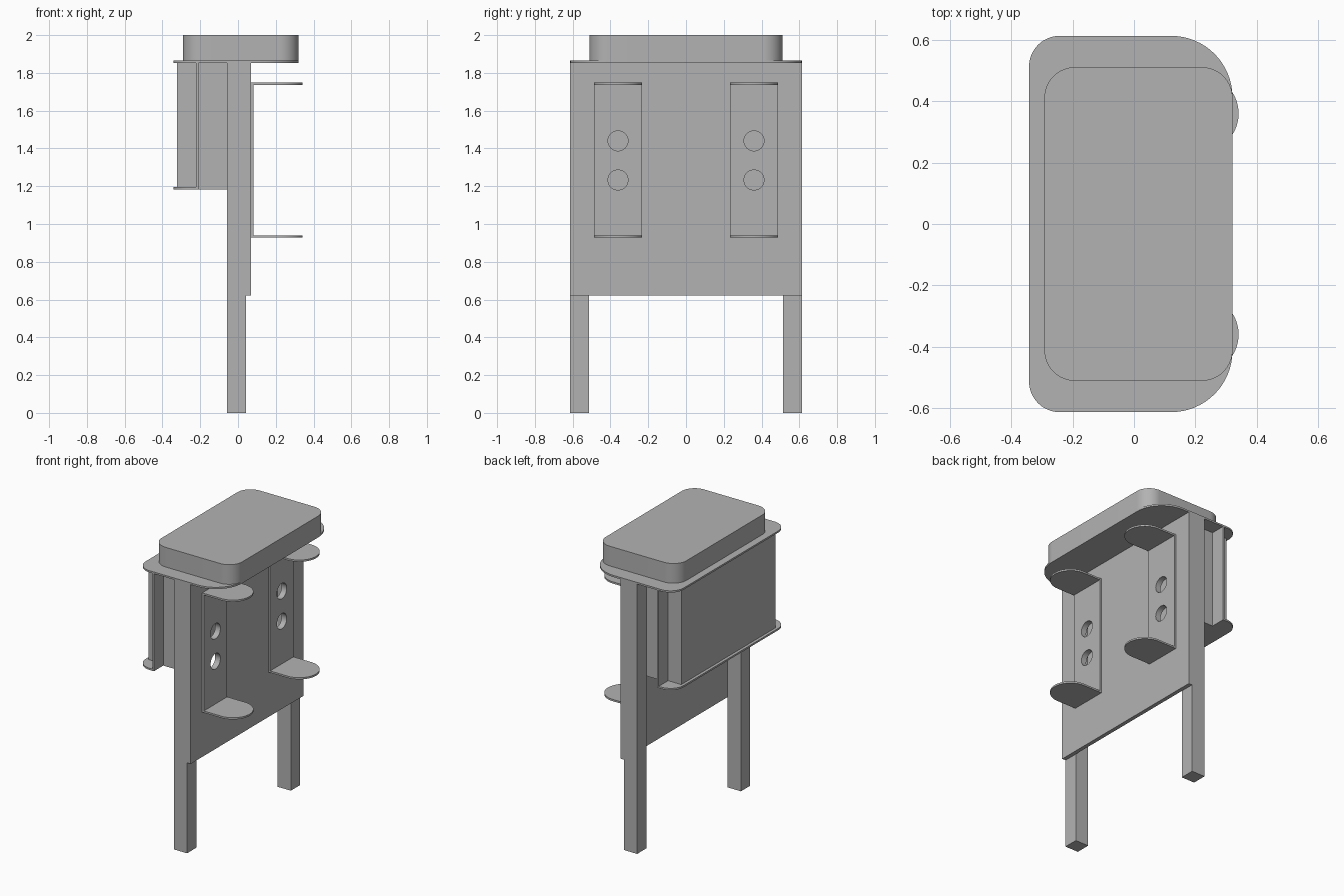
import bpy, bmesh
from math import sin, cos, pi

if "Cube" in bpy.data.objects:
    bpy.data.objects.remove(bpy.data.objects["Cube"], do_unlink=True)

GREY = (0.448, 0.448, 0.448, 1)
grey = bpy.data.materials.new("plain grey")
grey.use_nodes = True
grey.diffuse_color = GREY
grey.node_tree.nodes["Principled BSDF"].inputs["Base Color"].default_value = GREY


def slab(name, xs, ys, zs, left=0, right=0, steps=16):
    """Upright prism with corners rounded by one radius per x side."""
    (x0, x1), (y0, y1) = xs, ys
    corners = [(x1, y1, right, -1, -1, 0), (x0, y1, left, 1, -1, 1),
               (x0, y0, left, 1, 1, 2), (x1, y0, right, -1, 1, 3)]
    bm = bmesh.new()
    ring = []
    for cx, cy, r, dx, dy, quarter in corners:
        for i in range(steps + 1 if r else 1):
            a = (quarter + i / steps) * pi / 2
            ox = r * (dx + cos(a)) if r else 0
            oy = r * (dy + sin(a)) if r else 0
            ring.append(bm.verts.new((cx + ox, cy + oy, zs[0])))
    bmesh.ops.remove_doubles(bm, verts=ring, dist=1e-5)
    base = bm.faces.new([v for v in ring if v.is_valid])
    top = bmesh.ops.extrude_face_region(bm, geom=[base])["geom"]
    bmesh.ops.translate(bm, vec=(0, 0, zs[1] - zs[0]),
                        verts=[v for v in top if isinstance(v, bmesh.types.BMVert)])
    bmesh.ops.recalc_face_normals(bm, faces=bm.faces)
    mesh = bpy.data.meshes.new(name)
    bm.to_mesh(mesh)
    bm.free()
    obj = bpy.data.objects.new(name, mesh)
    bpy.context.collection.objects.link(obj)
    mesh.materials.append(grey)
    return obj


def activate(obj):
    bpy.ops.object.select_all(action='DESELECT')
    obj.select_set(True)
    bpy.context.view_layer.objects.active = obj


T = 0.012          # sheet thickness
TOP = 1.853        # underside of the top plate
W = 0.613          # half width

# Top plate and the thick cap on it
parts = [slab("top_plate", (-0.342, 0.321), (-W, W), (TOP, TOP + T), 0.1, 0.2),
         slab("top_cap", (-0.292, 0.321), (-0.511, 0.511), (TOP + T, 2), 0.1, 0.1)]

# Main panel
panel = slab("main_panel", (0.042, 0.069), (-W, W), (0.621, TOP))
drilled = [panel]

# Rear spacer, backing sheet, bottom lip and storage box
parts += [panel,
          slab("spacer_block", (-0.21, -0.058), (-0.511, 0.511), (1.183, TOP)),
          slab("backing_sheet", (-0.21 - T, -0.21), (-W, W), (1.183, TOP)),
          slab("bottom_lip", (-0.342, -0.21), (-W, W), (1.183, 1.183 + T), 0.1),
          slab("storage_box", (-0.322, -0.21 - T), (-0.511, 0.511), (1.183 + T, TOP))]

# Legs and bracket pairs
BY, BR = 0.36, 0.127
cutters = []
for side, s in (("left", 1), ("right", -1)):
    y = s * BY
    span = (y - BR, y + BR)
    parts.append(slab(side + "_leg", (-0.058, 0.042),
                      sorted((s * 0.513, s * W)), (0, TOP)))
    back = slab(side + "_bracket_back", (0.069, 0.069 + T), span, (0.928, 1.748))
    drilled.append(back)
    parts.append(back)
    for level, z in (("lower", 0.928), ("upper", 1.748 - T)):
        parts.append(slab(f"{side}_{level}_bracket_tab", (0.069 + T, 0.341),
                          span, (z, z + T), right=BR))
    for z in (1.233, 1.44):
        bpy.ops.mesh.primitive_cylinder_add(vertices=48, radius=0.053, depth=0.1,
                                            location=(0.06, y, z), rotation=(0, pi / 2, 0))
        cutter = bpy.context.object
        cutter.name = "hole_cutter"
        cutter.hide_render = True
        cutter.data.materials.append(grey)
        cutters.append(cutter)

# Drill the holes through brackets and panel
for obj in drilled:
    activate(obj)
    for cutter in cutters:
        mod = obj.modifiers.new("hole", 'BOOLEAN')
        mod.operation = 'DIFFERENCE'
        mod.solver = 'EXACT'
        mod.object = cutter
        bpy.ops.object.modifier_apply(modifier=mod.name)
for cutter in cutters:
    bpy.data.objects.remove(cutter, do_unlink=True)

# Smooth rounded corners, keep edges sharp
for obj in parts:
    activate(obj)
    bpy.ops.object.shade_smooth_by_angle()
